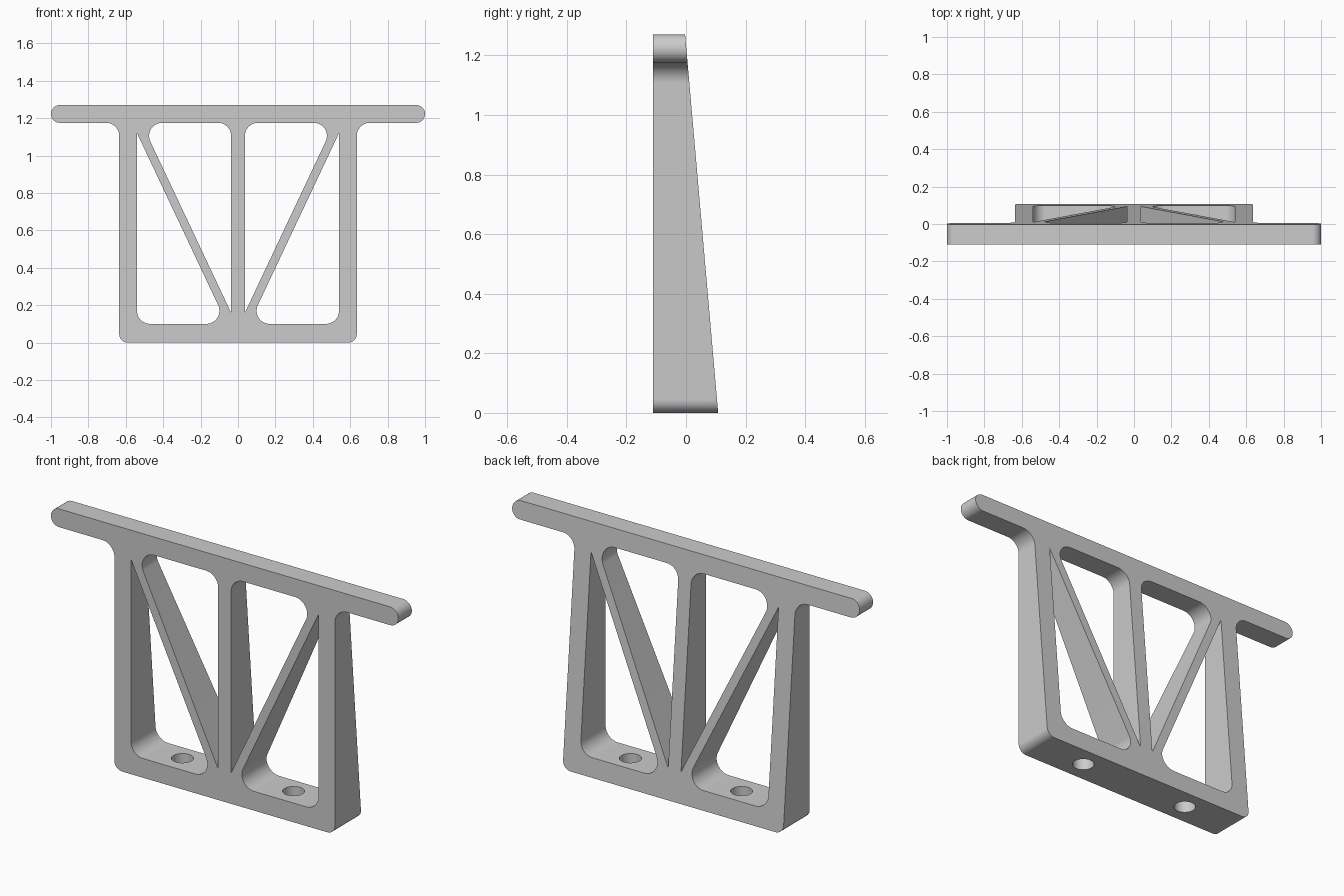
import bpy
import bmesh
from mathutils import Vector

cube = bpy.data.objects.get("Cube")
if cube:
    bpy.data.objects.remove(cube, do_unlink=True)

# Main dimensions
FRONT, BACK_LOW, BACK_HIGH = -0.11, 0.108, -0.003
HEIGHT, BAR_Z, BASE_Z = 1.27, 1.175, 0.10
LEG_OUT, LEG_IN, POST = 0.635, 0.54, 0.037
FILLET = 0.07
SLOPE = 2.12  # rise over run of the diagonal braces

grey = bpy.data.materials.new("plain grey")
grey.use_nodes = True
colour = (0.6, 0.6, 0.6, 1)
grey.diffuse_color = colour
grey.node_tree.nodes["Principled BSDF"].inputs["Base Color"].default_value = colour


def rounded(corners, steps=12):
    """Round each (x, z, radius) corner of a closed outline."""
    points = []
    for i, (x, z, r) in enumerate(corners):
        p = Vector((x, z))
        if r == 0:
            points.append(p)
            continue
        a = (Vector(corners[i - 1][:2]) - p).normalized()
        b = (Vector(corners[(i + 1) % len(corners)][:2]) - p).normalized()
        half = a.angle(b) / 2
        centre = p + (a + b).normalized() * r / math.sin(half)
        t = r / math.tan(half)
        u, v = p + a * t - centre, p + b * t - centre
        sweep = u.angle(v)
        for k in range(steps + 1):
            f = k / steps * sweep
            points.append(centre + (u * math.sin(sweep - f) + v * math.sin(f)) / math.sin(sweep))
    return points


def mirrored(corners):
    return [(-x, z, r) for x, z, r in reversed(corners)]


import math

# Outer outline: crossbar on two legs
half_outline = [(LEG_OUT, 0, 0.045), (LEG_OUT, BAR_Z, FILLET),
                (1, BAR_Z, 0.047), (1, HEIGHT, 0.047)]
outlines = [half_outline + mirrored(half_outline)]

# Triangular windows either side of each diagonal brace
lower_tip, upper_tip = 1.12, 0.16
lower = [(LEG_IN, BASE_Z, FILLET), (LEG_IN, lower_tip, 0),
         (LEG_IN - (lower_tip - BASE_Z) / SLOPE, BASE_Z, FILLET)]
upper = [(POST, upper_tip, 0), (POST + (BAR_Z - upper_tip) / SLOPE, BAR_Z, FILLET),
         (POST, BAR_Z, FILLET)]
for window in (lower, upper):
    outlines += [window, mirrored(window)]

# Filled and extruded profile
curve = bpy.data.curves.new("truss_profile", "CURVE")
curve.dimensions = "2D"
curve.fill_mode = "BOTH"
curve.extrude = 0.1
for outline in outlines:
    pts = rounded(outline)
    spline = curve.splines.new("POLY")
    spline.points.add(len(pts) - 1)
    for sp, p in zip(spline.points, pts):
        sp.co = (p.x, p.y, 0, 1)
    spline.use_cyclic_u = True
profile = bpy.data.objects.new("truss_profile", curve)
bpy.context.collection.objects.link(profile)
bpy.context.view_layer.update()
mesh = bpy.data.meshes.new_from_object(
    profile.evaluated_get(bpy.context.evaluated_depsgraph_get()))
bpy.data.objects.remove(profile, do_unlink=True)

# Stand the profile up and slope its back face
bm = bmesh.new()
bm.from_mesh(mesh)
bmesh.ops.remove_doubles(bm, verts=bm.verts, dist=0.0001)
for v in bm.verts:
    x, z, side = v.co
    back = BACK_LOW + (BACK_HIGH - BACK_LOW) * z / HEIGHT
    v.co = (x, FRONT if side > 0 else back, z)
bmesh.ops.recalc_face_normals(bm, faces=bm.faces)
bm.to_mesh(mesh)
bm.free()
mesh.materials.clear()
mesh.materials.append(grey)
frame = bpy.data.objects.new("truss_bracket", mesh)
bpy.context.collection.objects.link(frame)
bpy.context.view_layer.objects.active = frame
frame.select_set(True)

# Screw holes through the base
for x in (-0.32, 0.32):
    bpy.ops.mesh.primitive_cylinder_add(vertices=40, radius=0.052, depth=0.3, location=(x, 0, 0.05))
    cutter = bpy.context.object
    cutter.name = "screw_hole_cutter"
    cutter.hide_render = True
    cutter.data.materials.append(grey)
    mod = frame.modifiers.new("screw_hole", "BOOLEAN")
    mod.operation = "DIFFERENCE"
    mod.solver = "EXACT"
    mod.object = cutter
    bpy.context.view_layer.objects.active = frame
    bpy.ops.object.modifier_apply(modifier=mod.name)
    bpy.data.objects.remove(cutter, do_unlink=True)

bpy.ops.object.select_all(action="DESELECT")
frame.select_set(True)
bpy.context.view_layer.objects.active = frame
bpy.ops.object.shade_smooth_by_angle()
